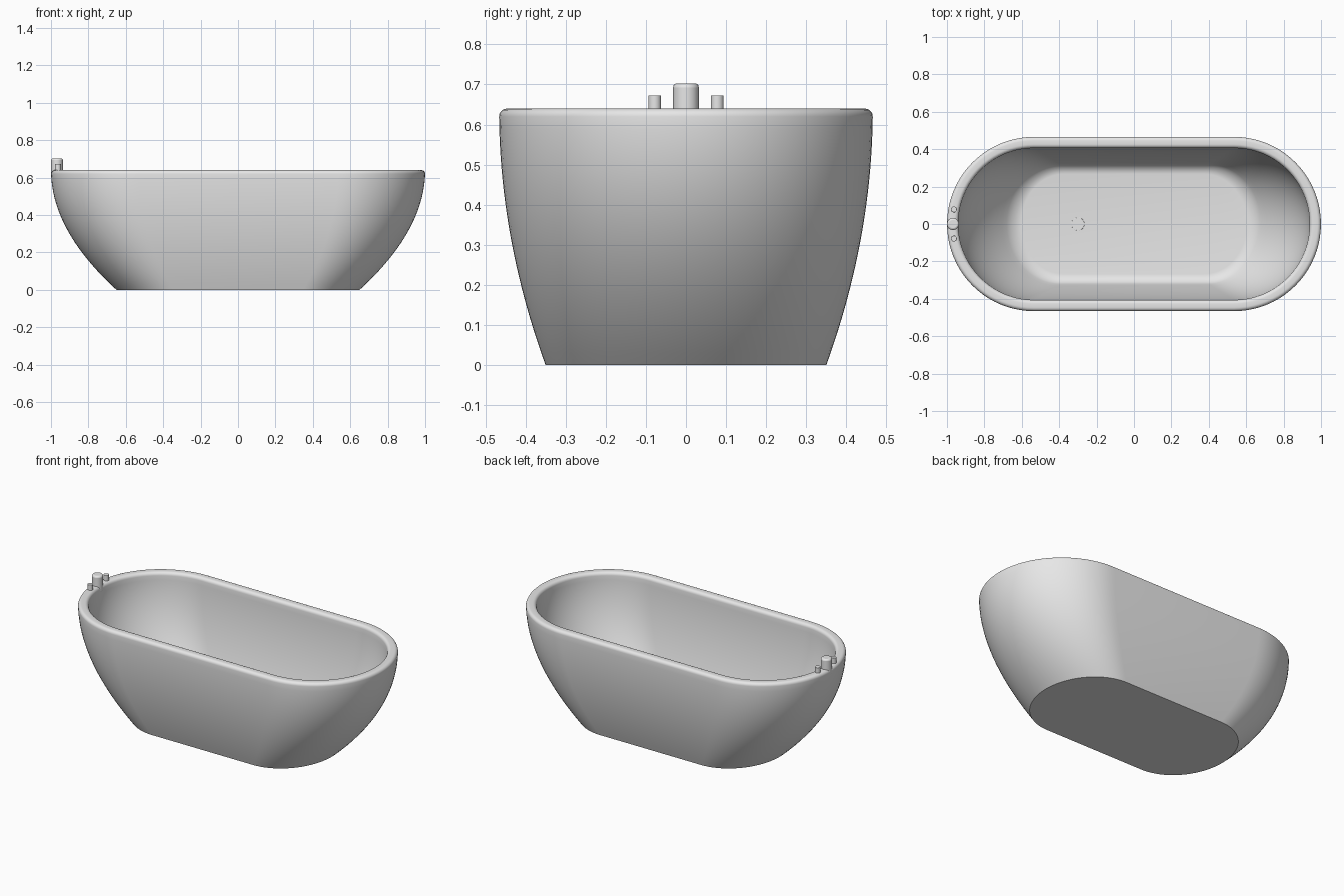
import bpy, bmesh
from math import sin, cos, pi

cube = bpy.data.objects.get("Cube")
if cube:
    bpy.data.objects.remove(cube, do_unlink=True)

grey = bpy.data.materials.new("light_grey")
grey.use_nodes = True
grey.diffuse_color = (0.8, 0.8, 0.8, 1)
grey.node_tree.nodes["Principled BSDF"].inputs["Base Color"].default_value = (0.8, 0.8, 0.8, 1)

HEIGHT, WALL, FLOOR, ROUND = 0.64, 0.06, 0.05, 0.02
ARC = 40   # segments in each rounded end


def finish(obj, angle=40):
    obj.data.materials.clear()
    obj.data.materials.append(grey)
    bpy.ops.object.select_all(action='DESELECT')
    obj.select_set(True)
    bpy.context.view_layer.objects.active = obj
    bpy.ops.object.shade_smooth_by_angle(angle=angle * pi / 180)


def ring(bm, inset, z):
    """Stadium outline of the flaring shell at height z, moved inward by inset."""
    flare = 1 - (1 - z / HEIGHT) ** 2
    length = 0.65 + 0.35 * flare
    straight = 0.535 * length
    rx = length - inset - straight
    ry = 0.35 + 0.116 * flare - inset
    verts = []
    for side in (1, -1):
        for i in range(ARC + 1):
            a = -pi / 2 + pi * i / ARC
            verts.append(bm.verts.new((side * (straight + rx * cos(a)), side * ry * sin(a), z)))
    return verts


# Tub profile as (inset, height): outer wall, rounded rim, inner wall, floor fillet
steps = 20
quarter = [pi / 2 * i / 5 for i in range(6)]
top = HEIGHT - ROUND
profile = [(0, top * i / steps) for i in range(steps)]
profile += [(ROUND * (1 - cos(a)), top + ROUND * sin(a)) for a in quarter]
profile += [(WALL - ROUND * (1 - sin(a)), top + ROUND * cos(a)) for a in quarter]
low = FLOOR + 0.04
profile += [(WALL, top + (low - top) * i / steps) for i in range(1, steps)]
profile += [(WALL + 0.04 * (1 - cos(a)), low - 0.04 * sin(a)) for a in quarter]

bm = bmesh.new()
rings = [ring(bm, inset, z) for inset, z in profile]
for a, b in zip(rings, rings[1:]):
    for i in range(len(a)):
        j = (i + 1) % len(a)
        bm.faces.new((a[i], a[j], b[j], b[i]))
bm.faces.new(rings[0][::-1])
bm.faces.new(rings[-1])
bmesh.ops.recalc_face_normals(bm, faces=bm.faces)
mesh = bpy.data.meshes.new("bathtub")
bm.to_mesh(mesh)
bm.free()
tub = bpy.data.objects.new("bathtub", mesh)
bpy.context.collection.objects.link(tub)
finish(tub)


def cylinder(name, x, y, radius, z0, z1, bevel):
    bpy.ops.mesh.primitive_cylinder_add(vertices=32, radius=radius, depth=z1 - z0,
                                        location=(x, y, (z0 + z1) / 2))
    obj = bpy.context.object
    obj.name = name
    mod = obj.modifiers.new("rounded_edge", 'BEVEL')
    mod.width = bevel
    mod.segments = 3
    mod.limit_method = 'ANGLE'
    finish(obj)


# Drain cover and tap fittings on the rim
cylinder("drain", -0.3, 0, 0.035, FLOOR - 0.002, FLOOR + 0.005, 0.001)
cylinder("spout", -0.968, 0, 0.032, 0.60, 0.703, 0.01)
for side, y in (("left", 0.078), ("right", -0.078)):
    cylinder("tap_handle_" + side, -0.963, y, 0.016, 0.60, 0.673, 0.002)
